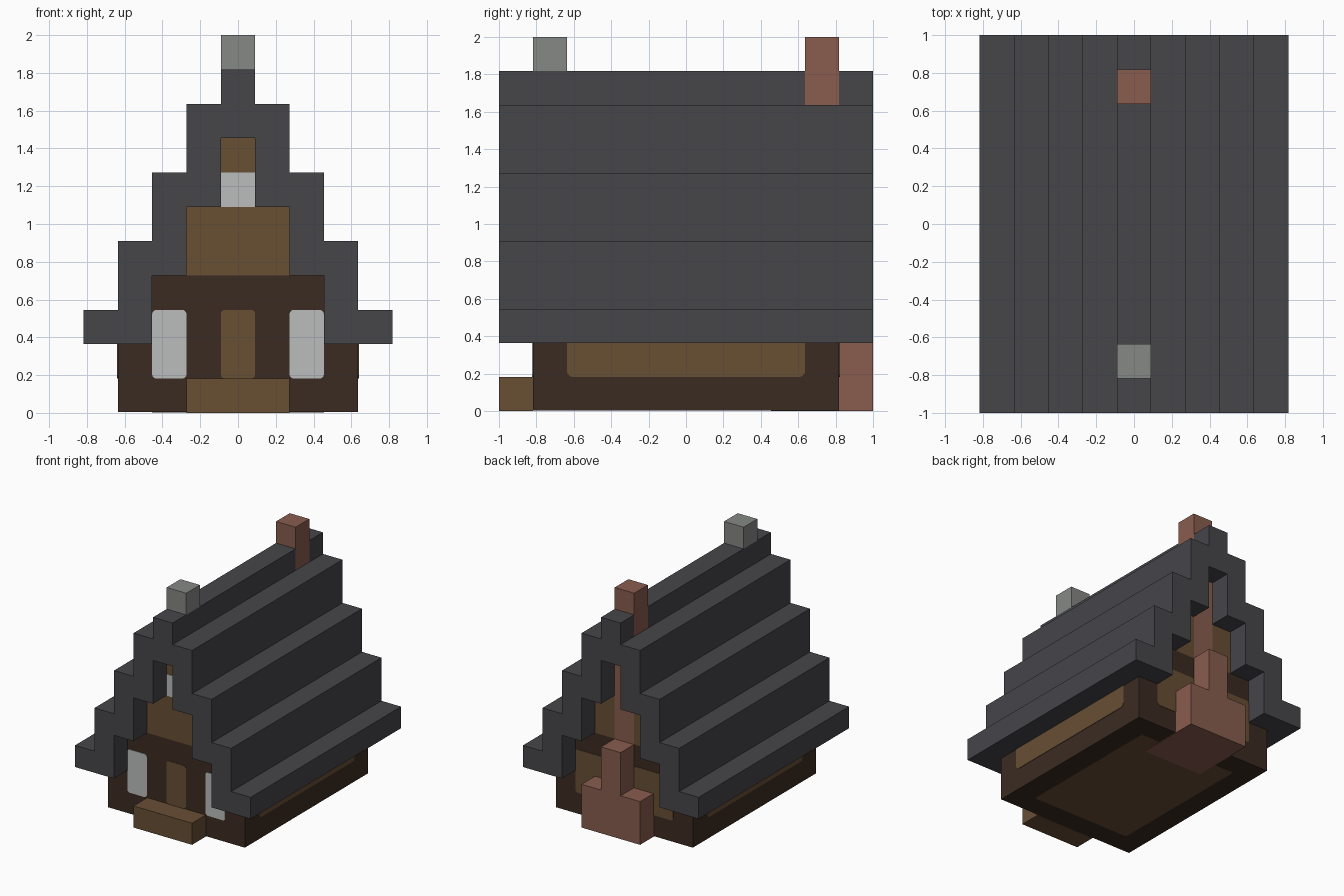
import bpy
import bmesh
from mathutils import Vector

U = 2 / 11  # one building block
SKIN = 0.004  # how far painted plates stand proud

cube = bpy.data.objects.get("Cube")
if cube:
    bpy.data.objects.remove(cube, do_unlink=True)


def material(name, rgb):
    linear = [((c / 255 + 0.055) / 1.055) ** 2.4 for c in rgb] + [1]
    mat = bpy.data.materials.new(name)
    mat.use_nodes = True
    mat.diffuse_color = linear
    bsdf = mat.node_tree.nodes["Principled BSDF"]
    bsdf.inputs["Base Color"].default_value = linear
    bsdf.inputs["Roughness"].default_value = 0.9
    return mat


SLATE = material("slate_grey", (70, 70, 74))
DARK = material("dark_wood", (59, 43, 33))
WOOD = material("light_wood", (104, 78, 52))
GLASS = material("pale_glass", (187, 190, 189))
BRICK = material("red_brick", (136, 92, 78))
STONE = material("grey_stone", (134, 136, 133))


def finish(bm, name, mat):
    bmesh.ops.recalc_face_normals(bm, faces=bm.faces)
    mesh = bpy.data.meshes.new(name)
    bm.to_mesh(mesh)
    bm.free()
    mesh.materials.append(mat)
    obj = bpy.data.objects.new(name, mesh)
    bpy.context.collection.objects.link(obj)
    return obj


def box(name, mat, x, y, z, round_axis=None, radius=0.022):
    """Box from (min, max) pairs; edges along round_axis may be rounded."""
    bm = bmesh.new()
    bmesh.ops.create_cube(bm, size=1)
    for v in bm.verts:
        v.co = Vector([r[0] if c < 0 else r[1] for c, r in zip(v.co, (x, y, z))])
    if round_axis is not None:
        edges = []
        for e in bm.edges:
            d = e.verts[0].co - e.verts[1].co
            if abs(d[round_axis]) > d.length * 0.99:
                edges.append(e)
        bmesh.ops.bevel(bm, geom=edges, offset=radius, segments=3,
                        profile=0.5, affect='EDGES')
    return finish(bm, name, mat)


def prism(name, mat, half, y, z_shift=0):
    """Extrude a mirrored outline, given in blocks, along y."""
    outline = half + [(-x, z) for x, z in reversed(half)]
    bm = bmesh.new()
    verts = [bm.verts.new((x * U, y[0], max(z * U, z_shift))) for x, z in outline]
    face = bm.faces.new(verts)
    new = bmesh.ops.extrude_face_region(bm, geom=[face])["geom"]
    moved = [g for g in new if isinstance(g, bmesh.types.BMVert)]
    bmesh.ops.translate(bm, verts=moved, vec=(0, y[1] - y[0], 0))
    return finish(bm, name, mat)


def span(a, b):
    return (a * U, b * U)


WALL_Y = span(-4.5, 4.5)
FRONT = (WALL_Y[0] - SKIN, WALL_Y[0] + SKIN)
BACK = (WALL_Y[1] - SKIN, WALL_Y[1] + SKIN)

# Stepped roof shell, one outline swept along the house
steps_up = [(4.5, 2), (4.5, 3), (3.5, 3), (3.5, 5), (2.5, 5),
            (2.5, 7), (1.5, 7), (1.5, 9)]
steps_under = [(0.5, 8), (0.5, 6), (1.5, 6), (1.5, 4), (2.5, 4), (2.5, 2)]
prism("roof", SLATE, steps_under + steps_up, (-1, 1))

# Ridge, parted for the chimney stack
ridge_x = span(-0.5, 0.5)
box("ridge_front", SLATE, ridge_x, (-1, 3.5 * U), span(9, 10))
box("ridge_back", SLATE, ridge_x, (4.5 * U, 1), span(9, 10))
box("ridge_stone", STONE, ridge_x, span(-4.5, -3.5), span(10, 11))

# House body and timber gable
prism("walls", DARK, [(3.5, 0), (3.5, 2), (2.5, 2), (2.5, 4)], WALL_Y, SKIN)
prism("gable", WOOD, [(1.5, 4), (1.5, 6), (0.5, 6), (0.5, 8)], WALL_Y)
box("floor_panel", WOOD, span(-2.5, 2.5), span(-3.5, 3.5),
    (SKIN / 2, SKIN * 2), 2)

# Front openings and step
box("door", WOOD, ridge_x, FRONT, span(1, 3), 1)
box("gable_window", GLASS, ridge_x, FRONT, span(6, 7))
box("front_step", WOOD, span(-1.5, 1.5), (-1, WALL_Y[0]), span(0, 1))

# Parts that repeat on both sides
for side, s in (("left", 1), ("right", -1)):
    outer = sorted((s * 1.5 * U, s * 2.5 * U))
    box(side + "_window", GLASS, outer, FRONT, span(1, 3), 1)
    rear = sorted((s * 0.5 * U, s * 2.5 * U))
    box(side + "_back_panel", WOOD, rear, BACK, span(1, 3), 1)
    wall = s * 3.5 * U
    box(side + "_wall_panel", WOOD, (wall - SKIN, wall + SKIN),
        span(-3.5, 3.5), span(1, 2.5), 0, 0.03)

# Chimney: hearth, shoulder, flue set in the gable and stack above the roof
box("chimney_hearth", BRICK, span(-1.5, 1.5), span(2.5, 5.5), span(0, 2))
box("chimney_shoulder", BRICK, ridge_x, span(4.4, 5.5), span(2, 4))
box("chimney_flue", BRICK, ridge_x, BACK, span(4, 8))
box("chimney_stack", BRICK, ridge_x, span(3.5, 4.5), span(9, 11))
